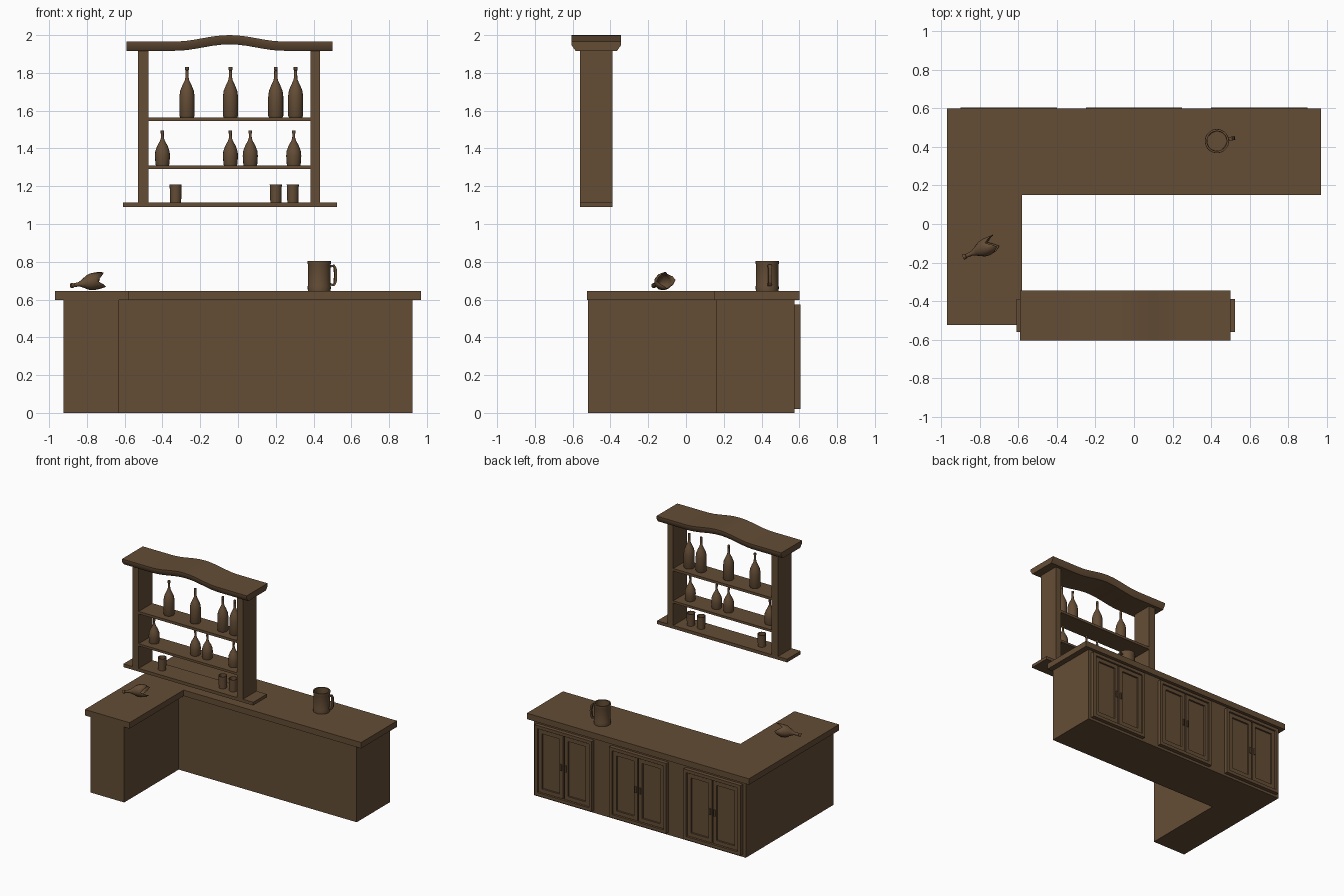
import bpy, bmesh, math
from mathutils import Vector, Matrix

if "Cube" in bpy.data.objects:
    bpy.data.objects.remove(bpy.data.objects["Cube"])

wood = bpy.data.materials.new("dark brown wood")
wood.use_nodes = True
colour = (0.127, 0.073, 0.036, 1)
wood.diffuse_color = colour
wood.node_tree.nodes["Principled BSDF"].inputs["Base Color"].default_value = colour


def finish(name, bm, smooth=False):
    bmesh.ops.recalc_face_normals(bm, faces=bm.faces)
    mesh = bpy.data.meshes.new(name)
    bm.to_mesh(mesh)
    bm.free()
    mesh.materials.append(wood)
    ob = bpy.data.objects.new(name, mesh)
    bpy.context.collection.objects.link(ob)
    if smooth:
        bpy.ops.object.select_all(action='DESELECT')
        ob.select_set(True)
        bpy.context.view_layer.objects.active = ob
        bpy.ops.object.shade_smooth_by_angle(angle=math.radians(40))
    return ob


def add_box(bm, x0, x1, y0, y1, z0, z1):
    mat = Matrix.Translation(((x0 + x1) / 2, (y0 + y1) / 2, (z0 + z1) / 2)) \
        @ Matrix.Diagonal((x1 - x0, y1 - y0, z1 - z0, 1))
    bmesh.ops.create_cube(bm, size=1, matrix=mat)


def box(name, *bounds):
    bm = bmesh.new()
    add_box(bm, *bounds)
    return finish(name, bm)


def prism(name, outline, z0, z1):
    bm = bmesh.new()
    face = bm.faces.new([bm.verts.new((x, y, z0)) for x, y in outline])
    out = bmesh.ops.extrude_face_region(bm, geom=[face])["geom"]
    top = [v for v in out if isinstance(v, bmesh.types.BMVert)]
    bmesh.ops.translate(bm, verts=top, vec=(0, 0, z1 - z0))
    return finish(name, bm)


def lathe(name, profile, place, sides=16):
    bm = bmesh.new()
    rings = []
    for r, z in profile:
        angles = [2 * math.pi * i / sides for i in range(sides)]
        rings.append([bm.verts.new((r * math.cos(a), r * math.sin(a), z)) for a in angles])
    for low, high in zip(rings, rings[1:]):
        for i in range(sides):
            j = (i + 1) % sides
            bm.faces.new((low[i], low[j], high[j], high[i]))
    bm.faces.new(rings[0])
    bm.faces.new(rings[-1])
    ob = finish(name, bm, True)
    ob.location = place
    return ob


def l_shape(left, right, arm, front, inner, back):
    return [(left, front), (arm, front), (arm, inner), (right, inner), (right, back), (left, back)]


# L-shaped counter
prism("counter_base", l_shape(-0.925, 0.925, -0.63, -0.52, 0.16, 0.575), 0, 0.6)
prism("counter_top", l_shape(-0.97, 0.97, -0.58, -0.525, 0.15, 0.6), 0.598, 0.645)


def frame(bm, x0, x1, z0, z1, w, y):
    add_box(bm, x0, x0 + w, 0.57, y, z0, z1)
    add_box(bm, x1 - w, x1, 0.57, y, z0, z1)
    add_box(bm, x0 + w, x1 - w, 0.57, y, z0, z0 + w)
    add_box(bm, x0 + w, x1 - w, 0.57, y, z1 - w, z1)


# Three double cupboards on the back of the counter
for n, cx in enumerate((-0.65, 0, 0.65), 1):
    bm = bmesh.new()
    frame(bm, cx - 0.25, cx + 0.25, 0.02, 0.575, 0.025, 0.605)
    finish(f"cupboard_frame_{n}", bm)
    bm = bmesh.new()
    for s in (-1, 1):
        x0, x1 = sorted((cx + s * 0.005, cx + s * 0.22))
        frame(bm, x0, x1, 0.05, 0.545, 0.03, 0.597)
        add_box(bm, x0 + 0.03, x1 - 0.03, 0.57, 0.583, 0.08, 0.515)
        add_box(bm, cx + s * 0.02 - 0.006, cx + s * 0.02 + 0.006, 0.595, 0.605, 0.27, 0.32)
    finish(f"cupboard_doors_{n}", bm)

# Hanging bottle rack
box("rack_bottom_board", -0.61, 0.525, -0.56, -0.39, 1.09, 1.115)
box("rack_left_post", 0.385, 0.435, -0.56, -0.39, 1.115, 1.93)
box("rack_right_post", -0.53, -0.475, -0.56, -0.39, 1.115, 1.93)
box("rack_lower_shelf", -0.476, 0.386, -0.56, -0.39, 1.292, 1.31)
box("rack_upper_shelf", -0.476, 0.386, -0.56, -0.39, 1.545, 1.565)

# Arched crown with a tapered lower edge
bm = bmesh.new()
sections = []
steps = 24
for i in range(steps + 1):
    x = -0.59 + 1.09 * i / steps
    t = min(1, abs(x + 0.045) / 0.29)
    lift = 0.034 * (0.5 + 0.5 * math.cos(math.pi * t))
    sections.append([bm.verts.new((x, -0.475 + y, z + lift)) for y, z in
                     ((-0.11, 1.917), (-0.13, 1.945), (-0.13, 1.966),
                      (0.13, 1.966), (0.13, 1.945), (0.11, 1.917))])
for a, b in zip(sections, sections[1:]):
    for i in range(6):
        j = (i + 1) % 6
        bm.faces.new((a[i], a[j], b[j], b[i]))
bm.faces.new(sections[0])
bm.faces.new(sections[-1])
finish("rack_crown", bm, True)

# Bottles and cups on the shelves
tall = [(0.036, 0), (0.04, 0.008), (0.04, 0.11), (0.036, 0.14), (0.024, 0.17), (0.012, 0.195),
        (0.009, 0.21), (0.008, 0.248), (0.01, 0.25), (0.01, 0.265)]
squat = [(0.035, 0), (0.037, 0.008), (0.04, 0.05), (0.038, 0.075), (0.027, 0.105), (0.013, 0.13),
         (0.008, 0.145), (0.007, 0.168), (0.009, 0.17), (0.009, 0.185)]
cup = [(0.029, 0), (0.032, 0.095), (0.028, 0.095), (0.026, 0.012)]
for kind, profile, z, places in (("tall_bottle", tall, 1.565, (-0.27, -0.04, 0.2, 0.305)),
                                 ("squat_bottle", squat, 1.31, (-0.4, -0.04, 0.065, 0.295)),
                                 ("cup", cup, 1.115, (-0.33, 0.2, 0.29))):
    for n, x in enumerate(places, 1):
        lathe(f"{kind}_{n}", profile, (x, -0.475, z))

# Mug with a handle
lathe("mug", [(0.06, 0), (0.062, 0.02), (0.06, 0.03), (0.06, 0.14), (0.063, 0.15), (0.062, 0.16),
              (0.052, 0.16), (0.05, 0.015)], (0.43, 0.43, 0.645), 20)
bm = bmesh.new()
loops = []
for x, z, t in ((0.055, 0.03, 0), (0.08, 0.026, 0.3), (0.092, 0.045, 1), (0.095, 0.085, 1),
                (0.092, 0.122, 1), (0.08, 0.14, 0.3), (0.055, 0.136, 0)):
    side = 1 if z > 0.085 else -1
    inner_x, inner_z = x - 0.014 * t, z - side * 0.014 * (1 - t)
    loops.append([bm.verts.new(p) for p in ((x, -0.01, z), (x, 0.01, z),
                                            (inner_x, 0.01, inner_z), (inner_x, -0.01, inner_z))])
for a, b in zip(loops, loops[1:]):
    for i in range(4):
        j = (i + 1) % 4
        bm.faces.new((a[i], a[j], b[j], b[i]))
bm.faces.new(loops[0])
bm.faces.new(loops[-1])
handle = finish("mug_handle", bm)
handle.location = (0.43, 0.43, 0.645)
handle.rotation_euler.z = 0.17

# Broken bottle lying on the counter, with a jagged open end
bm = bmesh.new()
sides = 12
rings = []
for r, d in ((0.013, 0), (0.013, 0.015), (0.01, 0.017), (0.012, 0.05), (0.025, 0.075),
             (0.042, 0.105), (0.046, 0.13), (0.045, 0)):
    ring = []
    for i in range(sides):
        a = 2 * math.pi * i / sides
        jag = d or (0 if r < 0.02 else (0.19, 0.165, 0.14, 0.17)[i % 4])
        ring.append(bm.verts.new((r * math.cos(a), r * math.sin(a), jag)))
    rings.append(ring)
bm.faces.new(rings[0])
for a, b in zip(rings, rings[1:]):
    for i in range(sides):
        j = (i + 1) % sides
        bm.faces.new((a[i], a[j], b[j], b[i]))
broken = finish("broken_bottle", bm, True)
broken.location = (-0.885, -0.172, 0.673)
broken.rotation_mode = 'QUATERNION'
broken.rotation_quaternion = Vector((0.17, 0.075, 0.032)).to_track_quat('Z', 'Y')
shell = broken.modifiers.new("glass_thickness", 'SOLIDIFY')
shell.thickness = 0.004
